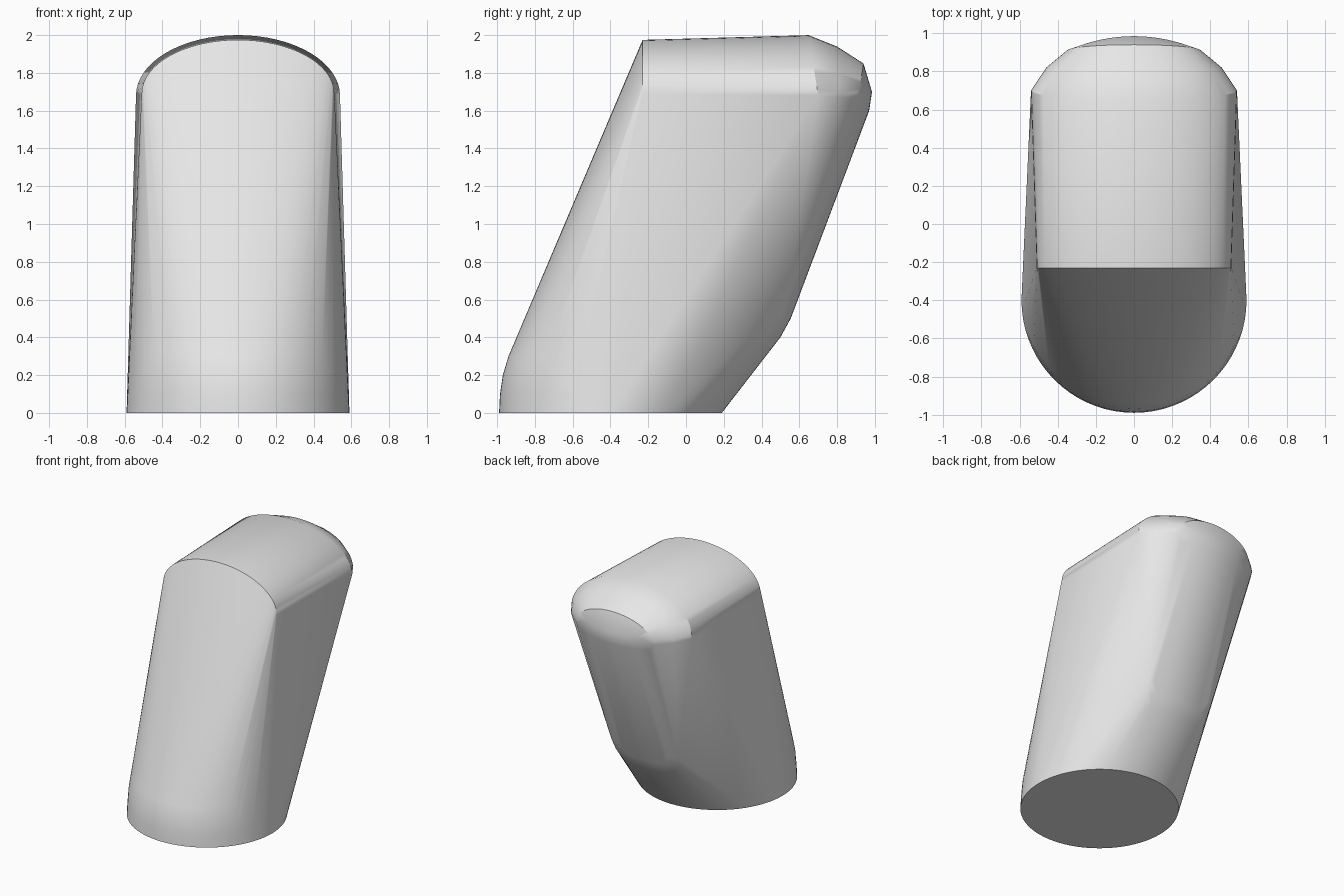
import bpy, bmesh, math

cube = bpy.data.objects.get("Cube")
if cube:
    bpy.data.objects.remove(cube, do_unlink=True)

mat = bpy.data.materials.new("light_grey")
mat.use_nodes = True
GREY = (0.8, 0.8, 0.8, 1)
mat.diffuse_color = GREY
mat.node_tree.nodes["Principled BSDF"].inputs["Base Color"].default_value = GREY


def arch(rx, y_side, y_top, z, h, n=32):
    """Upright half-ellipse, leaning from y_side at its feet to y_top at its crown."""
    for i in range(n + 1):
        a = math.pi * i / n
        s = math.sin(a)
        yield rx * math.cos(a), y_side + (y_top - y_side) * s, z + h * s


def bow(rx, y_side, y_mid, z_side, z_mid, n=16):
    """Shallow curve across the back, bulging to y_mid at the centre."""
    for i in range(n + 1):
        t = 2 * i / n - 1
        k = 1 - t * t
        yield rx * t, y_side + (y_mid - y_side) * k, z_side + (z_mid - z_side) * k


def arc(rx, ry, z, start, end, n):
    """Level arc around the foot centre, angles in degrees."""
    for i in range(n + 1):
        a = math.radians(start + (end - start) * i / n)
        yield rx * math.cos(a), -0.4 + ry * math.sin(a), z


outline = [
    # round foot and its softened front
    arc(0.59, 0.59, 0, 0, 360, 72),
    arc(0.585, 0.585, 0.1, 200, 340, 28),
    arc(0.58, 0.57, 0.2, 205, 335, 28),
    arc(0.57, 0.54, 0.3, 210, 330, 28),
    # barrel roof, front and rear ends
    arch(0.51, -0.23, -0.23, 1.69, 0.285),
    arch(0.54, 0.70, 0.65, 1.68, 0.32),
    # domed rear cap
    arch(0.46, 0.82, 0.80, 1.67, 0.27),
    arch(0.35, 0.91, 0.94, 1.66, 0.19),
    bow(0.35, 0.91, 0.985, 1.70, 1.70),
    bow(0.35, 0.89, 0.97, 1.61, 1.60),
    # rounded lower end of the back
    bow(0.30, 0.53, 0.585, 0.58, 0.60),
    bow(0.29, 0.49, 0.555, 0.49, 0.50),
    bow(0.26, 0.45, 0.50, 0.41, 0.40),
]

# wrap a skin around the outline curves
bm = bmesh.new()
for curve in outline:
    for co in curve:
        bm.verts.new(co)
bmesh.ops.remove_doubles(bm, verts=bm.verts[:], dist=0.0005)
bmesh.ops.convex_hull(bm, input=bm.verts[:])
bmesh.ops.delete(bm, geom=[v for v in bm.verts if not v.link_faces], context="VERTS")
bmesh.ops.dissolve_limit(bm, angle_limit=math.radians(0.3),
                         verts=bm.verts[:], edges=bm.edges[:])
bmesh.ops.recalc_face_normals(bm, faces=bm.faces[:])

mesh = bpy.data.meshes.new("slanted_body")
bm.to_mesh(mesh)
bm.free()
mesh.materials.append(mat)
body = bpy.data.objects.new("slanted_body", mesh)
bpy.context.collection.objects.link(body)
bpy.ops.object.select_all(action="DESELECT")
body.select_set(True)
bpy.context.view_layer.objects.active = body
bpy.ops.object.shade_smooth_by_angle(angle=math.radians(30))
